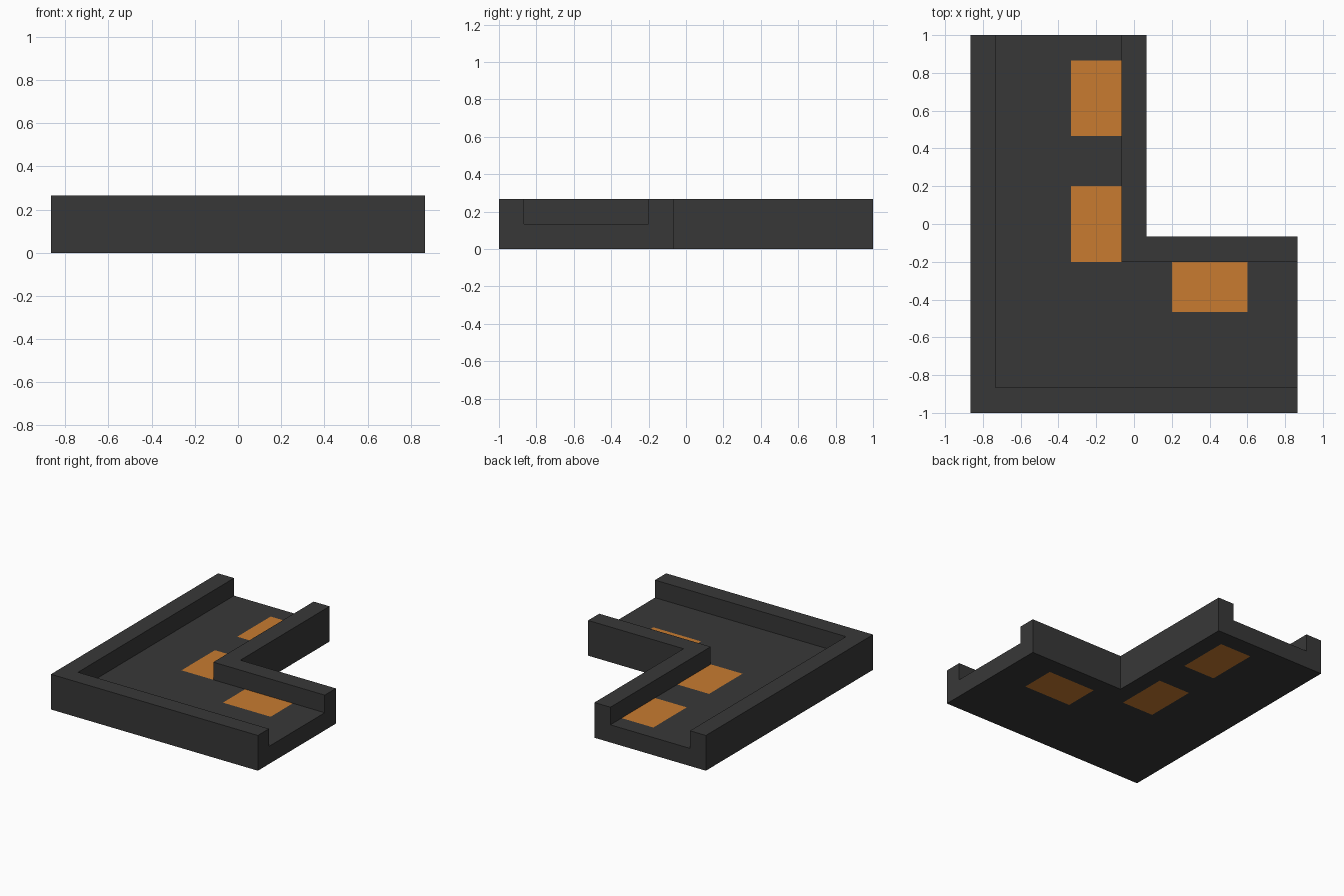
import bpy, bmesh
from mathutils import Vector

if "Cube" in bpy.data.objects:
    bpy.data.objects.remove(bpy.data.objects["Cube"])

T = 2 / 15            # wall and floor thickness
HX, HY = 6.5 * T, 7.5 * T
WIDTH = 7 * T


def material(name, rgb):
    m = bpy.data.materials.new(name)
    m.diffuse_color = (*rgb, 1)
    m.use_nodes = True
    m.node_tree.nodes["Principled BSDF"].inputs["Base Color"].default_value = m.diffuse_color
    return m


dark = material("dark grey", (0.039, 0.039, 0.039))
orange = material("orange", (0.58, 0.199, 0.03))

# Channel cross-section: (distance from outer side, height)
profile = [(0, 0), (WIDTH, 0), (WIDTH, 2 * T), (WIDTH - T, 2 * T),
           (WIDTH - T, T), (T, T), (T, 2 * T), (0, 2 * T)]

# Sweep it along an L-shaped path with a mitred corner
bm = bmesh.new()
rings = [
    [bm.verts.new((-HX + d, HY, z)) for d, z in profile],
    [bm.verts.new((-HX + d, -HY + d, z)) for d, z in profile],
    [bm.verts.new((HX, -HY + d, z)) for d, z in profile],
]
n = len(profile)
for a, b in zip(rings, rings[1:]):
    for i in range(n):
        j = (i + 1) % n
        bm.faces.new((a[i], a[j], b[j], b[i]))

# Open channel ends, each capped as floor plus two wall pieces
for r in (rings[0], rings[2]):
    bm.faces.new(r)
bmesh.ops.recalc_face_normals(bm, faces=bm.faces)

# Orange panels (x0, x1, y0, y1), seen on floor and underside
panels = [(-2.5, -0.5, 3.5, 6.5), (-2.5, -0.5, -1.5, 1.5), (1.5, 4.5, -3.5, -1.5)]
panels = [[v * T for v in p] for p in panels]


def is_flat_floor(f):
    return abs(f.normal.z) > 0.9 and f.calc_center_median().z < 1.5 * T


# Cut the panel outlines into the floor and underside faces
for axis in (0, 1):
    for value in sorted({round(v, 5) for p in panels for v in p[2 * axis:2 * axis + 2]}):
        co, no = Vector((0, 0, 0)), Vector((0, 0, 0))
        co[axis], no[axis] = value, 1
        faces = [f for f in bm.faces if is_flat_floor(f)]
        geom = faces + list({e for f in faces for e in f.edges}) \
            + list({v for f in faces for v in f.verts})
        bmesh.ops.bisect_plane(bm, geom=geom, dist=1e-4, plane_co=co, plane_no=no)

bm.normal_update()
for f in bm.faces:
    c = f.calc_center_bounds()
    if is_flat_floor(f) and any(x0 < c.x < x1 and y0 < c.y < y1 for x0, x1, y0, y1 in panels):
        f.material_index = 1

mesh = bpy.data.meshes.new("corner_channel")
bm.to_mesh(mesh)
bm.free()
mesh.materials.append(dark)
mesh.materials.append(orange)
bpy.context.collection.objects.link(bpy.data.objects.new("corner_channel", mesh))
